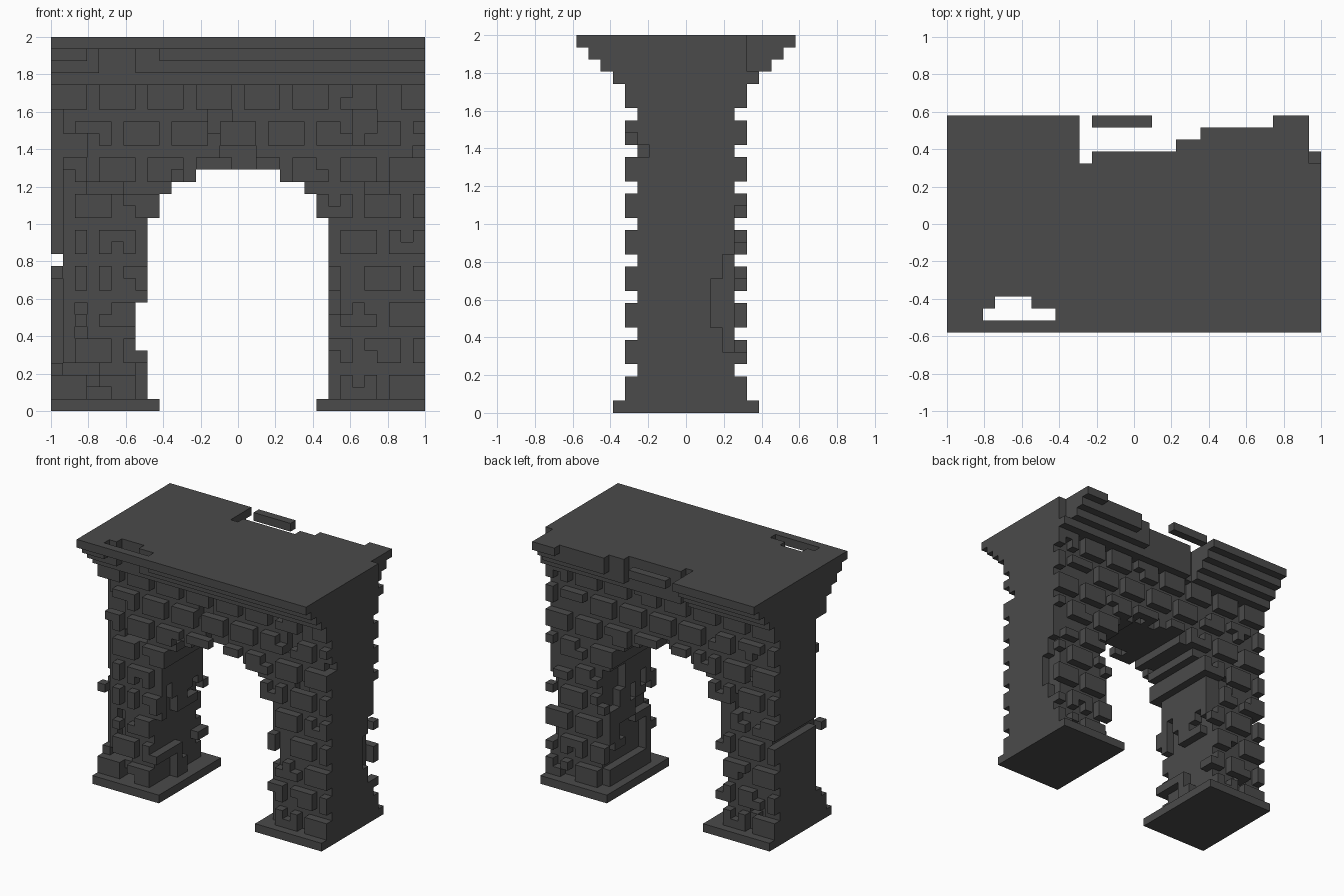
import bpy, bmesh, random
from mathutils import Vector

if "Cube" in bpy.data.objects:
    bpy.data.objects.remove(bpy.data.objects["Cube"], do_unlink=True)

random.seed(11)
N, DEPTH = 31, 18          # cells along x and z, and along y
V = 2 / N                  # cell size
cells = {}                 # occupied cell -> part name

stone = bpy.data.materials.new("dark grey stone")
stone.use_nodes = True
GREY = (0.07, 0.07, 0.07, 1)
stone.diffuse_color = GREY
stone.node_tree.nodes["Principled BSDF"].inputs["Base Color"].default_value = GREY
stone.node_tree.nodes["Principled BSDF"].inputs["Roughness"].default_value = 0.9


def block(i0, i1, j0, j1, k0, k1):
    """All cells of a box, both ends included."""
    return [(i, j, k) for i in range(i0, i1 + 1)
            for j in range(j0, j1 + 1) for k in range(k0, k1 + 1)]


def fill(part, *box):
    for c in block(*box):
        cells.setdefault(c, part)


def carve(*box):
    for c in block(*box):
        cells.pop(c, None)


def wall_spans(k):
    """Solid stretches along x at a height, left and right of the stepped arch."""
    for top, first in ((16, 8), (18, 9), (19, 10), (20, 12)):
        if k < top:
            return [(0, first - 1), (N - first, N - 1)]
    return [(0, N - 1)]


# Plinths under both piers
fill("left_plinth", 22, 30, 3, 14, 0, 0)
fill("right_plinth", 0, 8, 3, 14, 0, 0)

# Wall core with the stepped arch
for k in range(1, 27):
    for a, b in wall_spans(k):
        fill("arch_wall", a, b, 5, 12, k, k)

# Stepped cornice widening to the flat top
for step, k in enumerate(range(27, 31)):
    fill("cornice", 0, 30, 3 - step, 14 + step, k, k)

# Chips in the wall faces and inside the archway
for n in range(18):
    for j in (5, 12):
        i, k = random.randint(1, 27), random.randint(1, 23)
        carve(i, min(i + random.randint(0, 2), 29), j, j, k, k + random.randint(0, 3))
for n in range(14):
    for i in (7, 23):
        j, k = random.randint(5, 11), random.randint(1, 13)
        carve(i, i, j, j + random.randint(0, 2), k, k + random.randint(0, 2))
carve(7, 7, 5, 12, 5, 8)

# Raised facing stones in running bond: three cells wide, two high, one-cell joints
for k in range(1, 27):
    course, row = divmod(k, 3)
    if row == 0:
        continue
    shift = 2 * (course % 2)
    for a, b in wall_spans(k):
        for i in range(a, b + 1):
            if (i - shift) % 4 == 3:
                continue
            for j in (4, 13):
                if i in (0, 30) or random.random() < 0.88:
                    fill("facing_stones", i, i, j, j, k, k)
carve(7, 7, 4, 13, 5, 8)

# Broken back edge of the cornice
carve(11, 11, 14, 17, 27, 30)
carve(12, 18, 15, 17, 28, 30)
carve(19, 20, 16, 17, 28, 30)
carve(21, 26, 17, 17, 30, 30)
carve(30, 30, 14, 17, 28, 30)
fill("loose_cornice_piece", 12, 16, 17, 17, 30, 30)

# Slot through the front of the cornice
carve(3, 8, 1, 1, 29, 30)
carve(4, 6, 2, 2, 28, 30)

# Worn outer corner of the right pier, one small stone left standing
carve(0, 0, 4, 5, 4, 24)
carve(0, 1, 4, 4, 7, 8)
carve(0, 1, 4, 4, 13, 14)
carve(0, 0, 4, 13, 12, 12)
fill("facing_stones", 0, 0, 4, 4, 11, 11)

# Worn outer corners of the left pier
carve(30, 30, 11, 11, 7, 10)
carve(30, 30, 12, 12, 5, 12)
for k in (5, 10, 13, 14, 16):
    carve(30, 30, 13, 13, k, k)
carve(30, 30, 5, 5, 21, 21)
carve(30, 30, 4, 4, 22, 22)


def build(part):
    """Mesh of the outward faces of one part's cells."""
    bm = bmesh.new()
    for c, name in cells.items():
        if name != part:
            continue
        centre = Vector(((c[0] + 0.5 - N / 2) * V, (c[1] + 0.5 - DEPTH / 2) * V, (c[2] + 0.5) * V))
        for axis in range(3):
            for sign in (-1, 1):
                near = list(c)
                near[axis] += sign
                if tuple(near) in cells:
                    continue
                n, u, w = (Vector([float(m == (axis + s) % 3) for m in range(3)]) for s in range(3))
                ring = [(-1, -1), (1, -1), (1, 1), (-1, 1)][::sign]
                bm.faces.new([bm.verts.new(centre + (n * sign + u * p + w * q) * V / 2)
                              for p, q in ring])
    bmesh.ops.remove_doubles(bm, verts=bm.verts[:], dist=V * 0.01)
    mesh = bpy.data.meshes.new(part)
    bm.to_mesh(mesh)
    bm.free()
    mesh.materials.append(stone)
    bpy.context.collection.objects.link(bpy.data.objects.new(part, mesh))


for part in sorted(set(cells.values())):
    build(part)
